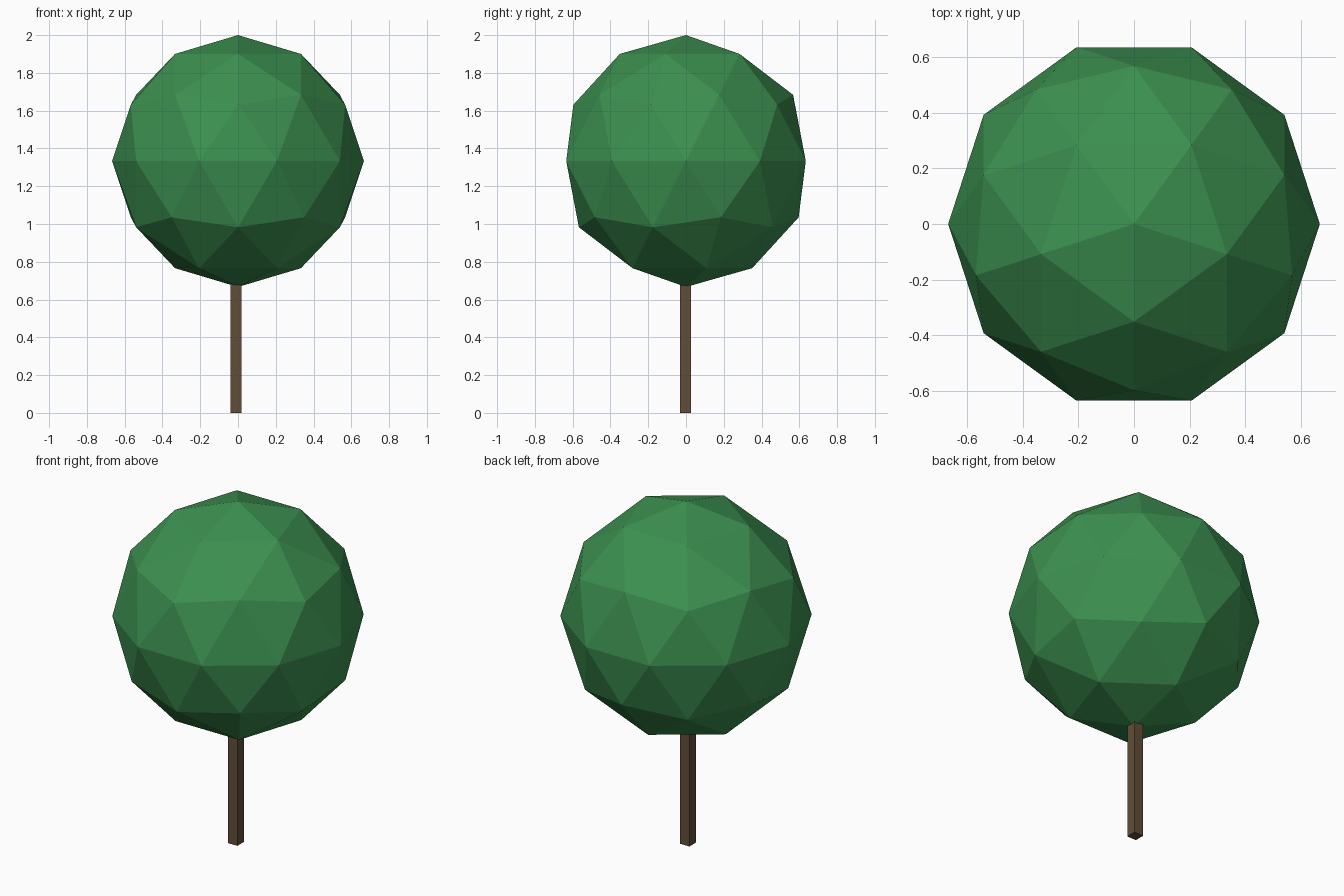
import bpy
import math

if "Cube" in bpy.data.objects:
    bpy.data.objects.remove(bpy.data.objects["Cube"])


def material(name, color):
    m = bpy.data.materials.new(name)
    m.diffuse_color = (*color, 1.0)
    m.use_nodes = True
    m.node_tree.nodes["Principled BSDF"].inputs["Base Color"].default_value = m.diffuse_color
    return m


leaf_green = material("leaf green", (0.045, 0.28, 0.08))
bark_brown = material("bark brown", (0.12, 0.077, 0.04))

# Foliage: faceted ball with an upper corner turned to the front
R = 2 / 3
bpy.ops.mesh.primitive_ico_sphere_add(subdivisions=2, radius=R,
                                      location=(0, 0, 2 - R),
                                      rotation=(0, 0, -math.pi / 2))
foliage = bpy.context.object
foliage.name = "foliage"
foliage.data.materials.append(leaf_green)

# Trunk: thin square post, slightly off centre, ending just inside the foliage
height = 0.70
bpy.ops.mesh.primitive_cube_add(size=1, location=(-0.011, -0.003, height / 2))
trunk = bpy.context.object
trunk.name = "trunk"
trunk.scale = (0.06, 0.06, height)
bpy.ops.object.transform_apply(location=False, rotation=False, scale=True)
trunk.data.materials.append(bark_brown)
